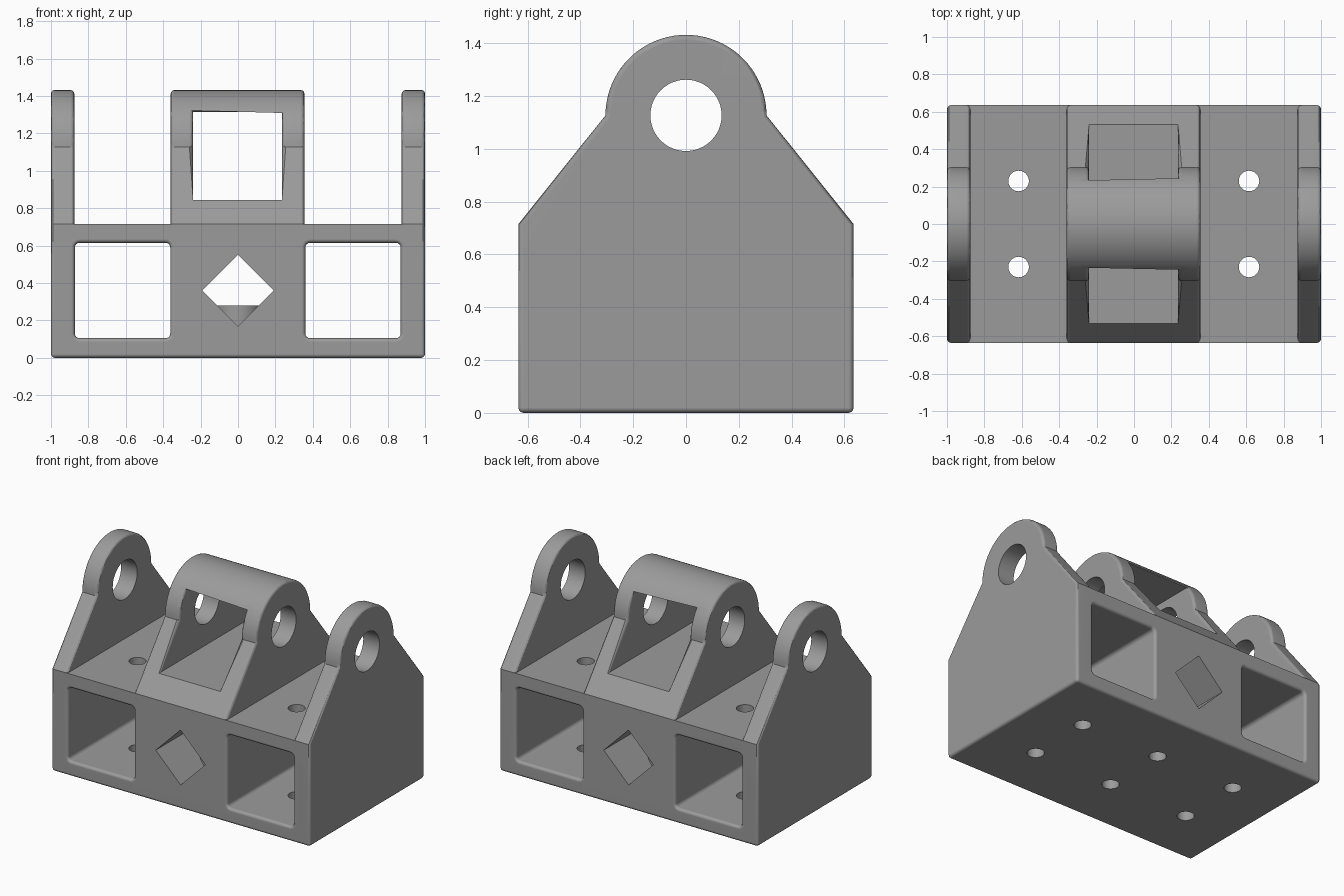
import bpy, bmesh, math

if "Cube" in bpy.data.objects:
    bpy.data.objects.remove(bpy.data.objects["Cube"])

DECK, TOP_C, HALF_Y, LUG_R = 0.715, 1.127, 0.635, 0.305
FILLET = 0.02


def loft(name, rings):
    """Closed solid through a list of matching vertex rings."""
    bm = bmesh.new()
    loops = [[bm.verts.new(p) for p in ring] for ring in rings]
    n = len(loops[0])
    for a, b in zip(loops, loops[1:]):
        for i in range(n):
            bm.faces.new((a[i], a[(i + 1) % n], b[(i + 1) % n], b[i]))
    bm.faces.new(loops[0])
    bm.faces.new(loops[-1])
    bmesh.ops.recalc_face_normals(bm, faces=bm.faces)
    mesh = bpy.data.meshes.new(name)
    bm.to_mesh(mesh)
    bm.free()
    ob = bpy.data.objects.new(name, mesh)
    bpy.context.collection.objects.link(ob)
    return ob


def box(name, x0, x1, y0, y1, z0, z1):
    return loft(name, [[(x0, y0, z), (x1, y0, z), (x1, y1, z), (x0, y1, z)]
                       for z in (z0, z1)])


def cylinder(name, axis, a, b, r, lo, hi, n=32):
    """Cylinder along x (a, b = y, z) or along z (a, b = x, y)."""
    circle = [(a + r * math.cos(2 * math.pi * i / n),
               b + r * math.sin(2 * math.pi * i / n)) for i in range(n)]
    return loft(name, [[(t, p, q) if axis == 'x' else (p, q, t) for p, q in circle]
                       for t in (lo, hi)])


def combine(target, tool, operation='DIFFERENCE'):
    mod = target.modifiers.new("cut", 'BOOLEAN')
    mod.operation, mod.solver, mod.object = operation, 'EXACT', tool
    bpy.context.view_layer.objects.active = target
    bpy.ops.object.modifier_apply(modifier=mod.name)
    bpy.data.objects.remove(tool)


def rounded_rect(cx, cz, half, r, y):
    pts = []
    for k, (sx, sz) in enumerate(((1, 1), (-1, 1), (-1, -1), (1, -1))):
        for i in range(5):
            t = math.pi / 2 * (k + i / 4)
            pts.append((cx + sx * (half - r) + r * math.cos(t), y,
                        cz + sz * (half - r) + r * math.sin(t)))
    return pts


# Full-width body with the lug outline
arc = [(LUG_R * math.cos(math.radians(4.5 * i)),
        TOP_C + LUG_R * math.sin(math.radians(4.5 * i))) for i in range(41)]
outline = [(-HALF_Y, 0), (HALF_Y, 0), (HALF_Y, DECK)] + arc + [(-HALF_Y, DECK)]
body = loft("bracket_body", [[(x, y, z) for y, z in outline] for x in (-1, 1)])

# Gaps between the lugs, and the window in the middle lug
for x0, x1 in ((-0.875, -0.36), (0.355, 0.875)):
    combine(body, box("gap", x0, x1, -1, 1, DECK, 2))
WIN_TOP = 1.315
combine(body, box("window", -0.24, 0.235, -1, 1, 0.845, WIN_TOP))

# Fillets on lug rims, body corners, underside and window roof
bm = bmesh.new()
bm.from_mesh(body.data)
bmesh.ops.remove_doubles(bm, verts=bm.verts, dist=0.0002)
bmesh.ops.recalc_face_normals(bm, faces=bm.faces)


def wants_fillet(e):
    if len(e.link_faces) != 2 or e.calc_face_angle_signed() < 0.6:
        return False
    a, b = (v.co for v in e.verts)

    def level(h):
        return abs(a.z - h) < 0.001 and abs(b.z - h) < 0.001
    rim = abs(a.x - b.x) < 0.001 and not level(DECK)
    return rim or level(0) or level(WIN_TOP)


bmesh.ops.bevel(bm, geom=[e for e in bm.edges if wants_fillet(e)], offset=FILLET,
                offset_type='OFFSET', segments=3, profile=0.5, affect='EDGES',
                clamp_overlap=False)
bm.to_mesh(body.data)
bm.free()

# Square tunnels with flared mouths
for cx in (-0.617, 0.615):
    flare = [(HALF_Y - FILLET * (1 - math.sin(t)), FILLET * (1 - math.cos(t)))
             for t in (math.pi / 2 * i / 4 for i in range(5))]
    stations = flare + [(HALF_Y + 0.05, FILLET)]
    stations = [(-y, o) for y, o in reversed(stations)] + stations
    combine(body, loft("tunnel", [rounded_rect(cx, 0.36, 0.255 + o, 0.025 + o, y)
                                  for y, o in stations]))

# Diamond tunnel
combine(body, loft("diamond", [[(0.192, y, 0.36), (0, y, 0.552), (-0.192, y, 0.36),
                                (0, y, 0.168)] for y in (-1, 1)]))

# Screw bosses inside the diamond tunnel
for y in (-0.23, 0.23):
    combine(body, cylinder("boss", 'z', 0, y, 0.12, 0.1, 0.28), 'UNION')

# Pivot hole through all lugs
combine(body, cylinder("pivot", 'x', 0, TOP_C, 0.135, -1.2, 1.2, 48))

# Vertical screw holes
for y in (-0.23, 0.23):
    for x, top in ((-0.617, 0.9), (0, 0.4), (0.615, 0.9)):
        combine(body, cylinder("screw", 'z', x, y, 0.055, -0.1, top))

# Colour and shading
grey = bpy.data.materials.new("grey")
grey.diffuse_color = (0.33, 0.33, 0.33, 1)
grey.use_nodes = True
grey.node_tree.nodes["Principled BSDF"].inputs["Base Color"].default_value = grey.diffuse_color
body.data.materials.clear()
body.data.materials.append(grey)
for p in body.data.polygons:
    p.material_index = 0
bpy.ops.object.select_all(action='DESELECT')
body.select_set(True)
bpy.context.view_layer.objects.active = body
bpy.ops.object.shade_smooth_by_angle(angle=math.radians(30))
normals = body.modifiers.new("normals", 'WEIGHTED_NORMAL')
normals.keep_sharp = True
